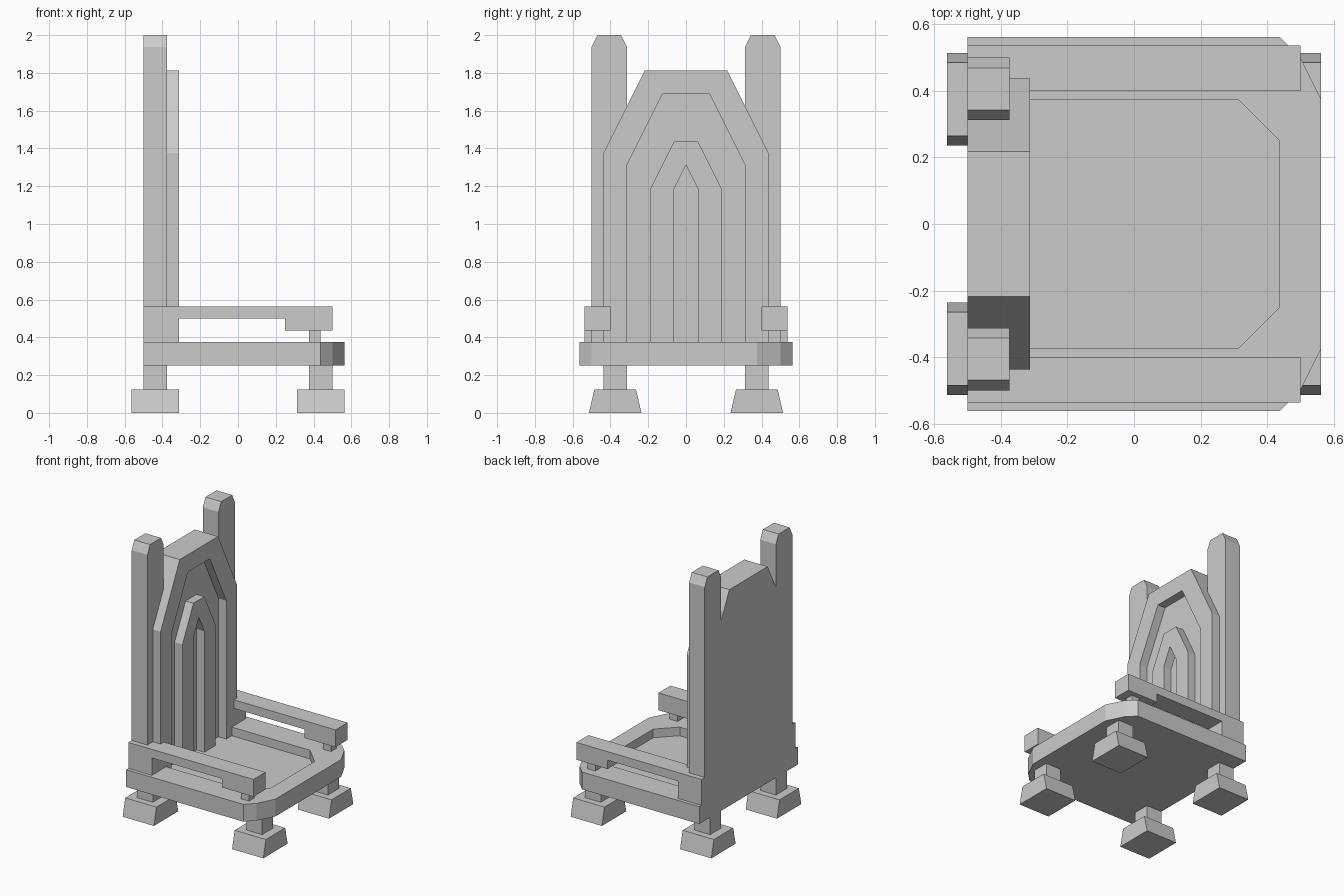
import bpy, bmesh
from mathutils import Vector

if "Cube" in bpy.data.objects:
    bpy.data.objects.remove(bpy.data.objects["Cube"])

AXES = {'X': (1, 2, 0), 'Z': (0, 1, 2)}  # profile axes, then extrusion axis


def prism(name, profile, axis, lo, hi, mirror=False, top=None):
    """Extrude a profile along an axis; 'top' gives a different end profile."""
    bm = bmesh.new()
    a, b, c = AXES[axis]
    rings = []
    for pts, level in ((profile, lo), (top or profile, hi)):
        ring = []
        for p in pts:
            co = Vector((0, 0, 0))
            co[a], co[b], co[c] = p[0], p[1], level
            ring.append(bm.verts.new(co))
        rings.append(ring)
    n = len(profile)
    bm.faces.new(rings[0])
    bm.faces.new(rings[1])
    for i in range(n):
        j = (i + 1) % n
        bm.faces.new((rings[0][i], rings[0][j], rings[1][j], rings[1][i]))
    bmesh.ops.recalc_face_normals(bm, faces=bm.faces[:])
    me = bpy.data.meshes.new(name)
    bm.to_mesh(me)
    bm.free()
    ob = bpy.data.objects.new(name, me)
    bpy.context.collection.objects.link(ob)
    if mirror:
        mod = ob.modifiers.new("mirror_sides", 'MIRROR')
        mod.use_axis = (False, True, False)
        mod.use_mirror_merge = False
    return ob


def rect(x0, x1, y0, y1):
    return [(x0, y0), (x1, y0), (x1, y1), (x0, y1)]


def box(name, x, y, z):
    return prism(name, rect(*x, *y), 'Z', *z, mirror=True)


def symmetric(half):
    """Complete a half outline (u >= 0) by reflection about u = 0."""
    return half + [(-u, v) for u, v in reversed(half) if u > 0]


def swap(pts):
    return [(v, u) for u, v in pts]


# Seat with clipped front corners and a shallow recess
seat = prism("seat", swap(symmetric([(0.5625, -0.5), (0.5625, 0.4375),
                                     (0.5, 0.5), (0.375, 0.5625)])),
             'Z', 0.25, 0.375)
cutter = prism("seat_recess_cutter",
               swap(symmetric([(0.375, -0.375), (0.375, 0.3125), (0.25, 0.4375)])),
               'Z', 0.3125, 0.5)
cutter.hide_render = True
cutter.hide_viewport = True
cut = seat.modifiers.new("recess", 'BOOLEAN')
cut.operation = 'DIFFERENCE'
cut.solver = 'EXACT'
cut.object = cutter

# Back slab and the raised pointed arches on its front
prism("back_slab", symmetric([(0.3125, 0.3125), (0.3125, 1.625), (0.21875, 1.8125)]),
      'X', -0.5, -0.375)


def arch(name, outer, inner):
    left = [(-u, v) for u, v in reversed(inner) if u > 0]
    # outer outline right to left, then back along the inner outline
    profile = symmetric(outer) + left[::-1] + inner[::-1]
    prism(name, profile, 'X', -0.375, -0.3125)


FOOT = 0.3125
arch("outer_arch", [(0.4375, FOOT), (0.4375, 1.375), (0.21875, 1.8125)],
     [(0.3125, FOOT), (0.3125, 1.3125), (0.125, 1.6875)])
arch("inner_arch", [(0.1875, FOOT), (0.1875, 1.1875), (0.0625, 1.4375)],
     [(0.0625, FOOT), (0.0625, 1.1875), (0, 1.3125)])

# Tall back posts with chamfered tops
prism("back_post", [(0.3125, 0.375), (0.5, 0.375), (0.5, 1.9375), (0.469, 2.0),
                    (0.3435, 2.0), (0.3125, 1.9375)], 'X', -0.5, -0.375, mirror=True)

# Armrests
ARM_Y = (0.4, 0.5375)
box("armrest_rail", (-0.3125, 0.25), ARM_Y, (0.5, 0.5625))
box("armrest_front_block", (0.25, 0.5), ARM_Y, (0.4375, 0.5625))
box("armrest_rear_block", (-0.5, -0.3125), ARM_Y, (0.375, 0.5625))
box("armrest_support", (0.375, 0.4375), (0.4375, 0.5), (0.375, 0.4375))

# Legs and flared feet
for name, leg_x, foot_x in (("front", (0.375, 0.5), (0.3125, 0.5625)),
                            ("rear", (-0.5, -0.375), (-0.5625, -0.3125))):
    box(name + "_leg", leg_x, (0.3125, 0.4375), (0.125, 0.25))
    prism(name + "_foot", rect(*foot_x, 0.236, 0.514), 'Z', 0, 0.125,
          mirror=True, top=rect(*foot_x, 0.265, 0.485))
